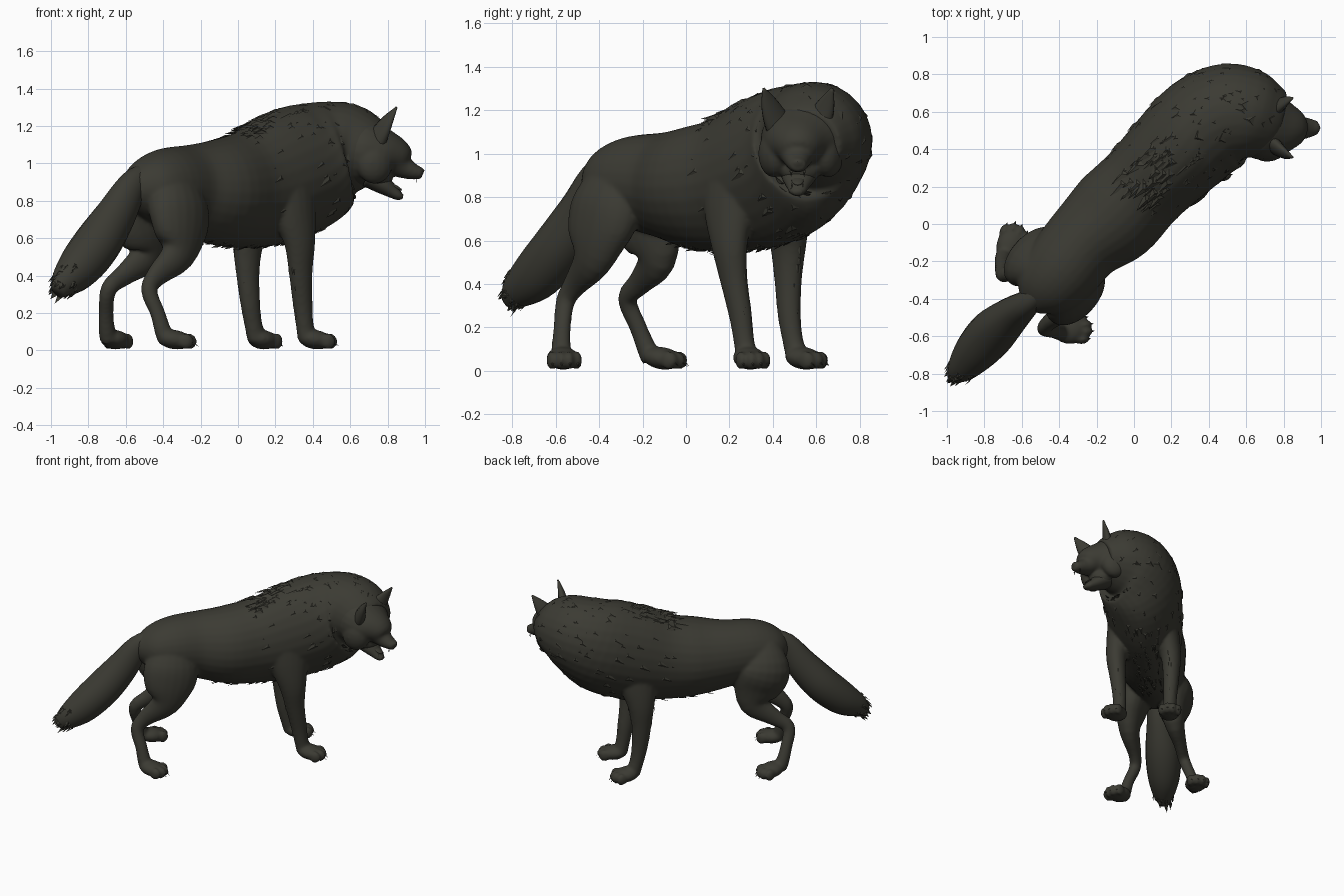
import bpy, bmesh, math, random
from mathutils import Vector, Matrix, Euler

if "Cube" in bpy.data.objects:
    bpy.data.objects.remove(bpy.data.objects["Cube"])

random.seed(4)
Z = Vector((0, 0, 1))
fur = bpy.data.materials.new("dark_grey_fur")
fur.diffuse_color = (0.044, 0.043, 0.033, 1)
fur.use_nodes = True
fur.node_tree.nodes["Principled BSDF"].inputs["Base Color"].default_value = fur.diffuse_color


def frames(keys, side=None, steps=4):
    """Smooth path through (x, y, z, half width, half height) keys."""
    rows, n = [], len(keys)
    for i in range(n - 1):
        p0, p1, p2, p3 = (keys[min(max(i + k, 0), n - 1)] for k in (-1, 0, 1, 2))
        for s in range(steps + (i == n - 2)):
            t = s / steps
            rows.append([0.5 * (2 * b + (c - a) * t + (2 * a - 5 * b + 4 * c - d) * t * t
                                + (3 * b - a - 3 * c + d) * t ** 3)
                         for a, b, c, d in zip(p0, p1, p2, p3)])
    out = []
    for i, r in enumerate(rows):
        a, b = rows[max(i - 1, 0)], rows[min(i + 1, len(rows) - 1)]
        t = (Vector(b[:3]) - Vector(a[:3])).normalized()
        sd = t.cross(Z) if side is None else Vector(side) - t * t.dot(Vector(side))
        sd.normalize()
        out.append((Vector(r[:3]), sd, sd.cross(t), t, max(r[3], .004), max(r[4], .004)))
    return out


def surface(frame, a, egg=0):
    """Point on a ring; egg narrows its lower half."""
    c, sd, up, t, w, h = frame
    ca, sa = math.cos(a), math.sin(a)
    return c + sd * w * ca * (1 - egg * min(sa, 0) ** 2) + up * h * sa


def loft(bm, fr, n=20, egg=0):
    rings = [[bm.verts.new(surface(f, 2 * math.pi * k / n, egg)) for k in range(n)] for f in fr]
    for a, b in zip(rings, rings[1:]):
        for k in range(n):
            bm.faces.new((a[k], a[(k + 1) % n], b[(k + 1) % n], b[k]))
    bm.faces.new(rings[0])
    bm.faces.new(rings[-1])


def ball(bm, loc, size, turn=0, tilt=0):
    m = Matrix.LocRotScale(Vector(loc), Euler((0, tilt, turn)), Vector(size))
    bmesh.ops.create_uvsphere(bm, u_segments=16, v_segments=10, radius=1, matrix=m)


def spike(bm, base, direction, normal, length, width):
    d = direction.normalized()
    s = d.cross(normal).normalized() * width
    n = normal.normalized()
    v = [bm.verts.new(p) for p in (base - s, base + s, base + n * width * .4 + d * length * .3,
                                   base + d * length)]
    for f in ((0, 1, 2), (1, 3, 2), (3, 0, 2), (0, 3, 1)):
        bm.faces.new([v[i] for i in f])


def tufts(bm, fr, count, u, ang, length, lift, drop=.3, flow=-1, width=.02, egg=0):
    """Scatter fur locks on part of a lofted surface."""
    for _ in range(count):
        f = fr[int(random.uniform(*u) * (len(fr) - 1))]
        c, sd, up, t, w, h = f
        a = math.radians(random.uniform(*ang))
        ca, sa = math.cos(a), math.sin(a)
        n = (sd * ca / w + up * sa / h).normalized()
        p = surface(f, a, egg) - n * .008 + t * random.uniform(-.02, .02)
        d = t * flow - Z * drop * abs(ca)
        d -= n * d.dot(n) * .6
        spike(bm, p, d + n * (lift + random.uniform(0, .08)), n,
              length * random.uniform(.7, 1.3), width * random.uniform(.7, 1.3))


def finish(bm, name, smooth=True, fuse=0, soften=5):
    bmesh.ops.recalc_face_normals(bm, faces=bm.faces)
    for f in bm.faces:
        f.smooth = smooth
    me = bpy.data.meshes.new(name)
    bm.to_mesh(me)
    bm.free()
    me.materials.append(fur)
    ob = bpy.data.objects.new(name, me)
    bpy.context.collection.objects.link(ob)
    if fuse:
        r = ob.modifiers.new("fuse", 'REMESH')
        r.mode, r.voxel_size, r.use_smooth_shade = 'VOXEL', fuse, True
        s = ob.modifiers.new("soften", 'SMOOTH')
        s.factor, s.iterations = .5, soften
    return ob


# Torso, neck and ruff
torso = frames([(-.56, -.44, .87, .06, .07), (-.5, -.37, .87, .16, .15), (-.40, -.26, .87, .205, .21),
                (-.27, -.10, .855, .22, .245), (-.11, .04, .845, .26, .285), (.05, .205, .86, .25, .315),
                (.215, .37, .915, .27, .35), (.37, .515, .985, .285, .345), (.5, .58, 1.045, .28, .30),
                (.6, .585, 1.07, .255, .255), (.69, .56, 1.06, .215, .205), (.75, .54, 1.045, .18, .16)])
body = bmesh.new()
loft(body, torso, 28, egg=.15)

# Legs: joint positions per leg, shared thicknesses per pair
hind_r = [(.07, .11), (.12, .19), (.105, .18), (.073, .105), (.046, .062), (.041, .047),
          (.038, .042), (.043, .047), (.043, .047)]
fore_r = [(.10, .17), (.092, .14), (.072, .095), (.058, .069), (.05, .057), (.046, .05), (.048, .053)]
legs = [
    (hind_r, [(-.34, -.32, .95), (-.32, -.36, .78), (-.31, -.40, .64), (-.325, -.435, .51), (-.435, -.51, .40),
              (-.475, -.555, .32), (-.43, -.57, .2), (-.40, -.575, .10), (-.38, -.575, .05)]),
    (hind_r, [(-.50, -.23, .95), (-.54, -.18, .78), (-.50, -.16, .64), (-.49, -.14, .51), (-.60, -.21, .41),
              (-.69, -.27, .33), (-.705, -.22, .2), (-.70, -.18, .10), (-.69, -.16, .05)]),
    (fore_r, [(.28, .22, .95), (.30, .20, .75), (.33, .20, .58), (.335, .22, .42), (.345, .25, .26),
              (.355, .265, .15), (.37, .28, .06)]),
    (fore_r, [(.14, .45, .95), (.09, .46, .75), (.055, .47, .58), (.052, .47, .42), (.065, .475, .26),
              (.08, .49, .15), (.10, .51, .06)])]
leg_paths = []
for radii, joints in legs:
    fr = frames([j + r for j, r in zip(joints, radii)], side=(.7, -.7, 0))
    leg_paths.append(fr)
    loft(body, fr)

# Paws with toes, claws kept apart so they stay sharp
claws = bmesh.new()
for x, y, turn in ((-.34, -.567, .12), (-.66, -.11, 1.2), (.412, .292, .3), (.13, .542, .95)):
    f = Vector((math.cos(turn), math.sin(turn), 0))
    s = Vector((-f.y, f.x, 0))
    c = Vector((x, y, .058))
    ball(body, c, (.094, .076, .052), turn, .15)
    for k, out in ((-1.5, .055), (-.5, .078), (.5, .078), (1.5, .055)):
        toe = c + f * out + s * k * .039 - Z * .01
        ball(body, toe, (.042, .024, .043), turn)
        spike(claws, toe + f * .028 - Z * .008, f - Z * .9, Z, .03, .009)
finish(body, "body_and_legs", fuse=.011, soften=7)
finish(claws, "claws", smooth=False)

# Head with muzzle, brows, cheeks and nose
head = frames([(.62, .55, 1.06, .18, .18), (.70, .535, 1.06, .195, .175), (.78, .52, 1.045, .165, .138),
               (.845, .515, 1.02, .115, .108), (.885, .513, .98, .07, .064), (.945, .514, .954, .05, .042),
               (.985, .515, .948, .036, .03)])
skull = bmesh.new()
loft(skull, head, 24)
ball(skull, (.978, .515, .96), (.022, .027, .018))
for s in (-1, 1):
    ball(skull, (.85, .513 + s * .055, 1.072), (.04, .045, .024), s * -.5, .5)
    ball(skull, (.73, .53 + s * .125, 1.0), (.10, .07, .11), s * -.3)
ball(skull, (.74, .525, .93), (.09, .10, .07), 0, .3)
finish(skull, "head", fuse=.009, soften=10)

# Open lower jaw and tongue
jaw = bmesh.new()
loft(jaw, frames([(.70, .525, .93, .10, .06), (.775, .518, .885, .075, .05), (.825, .515, .85, .052, .036),
                  (.86, .513, .828, .038, .025), (.882, .513, .822, .02, .012)]))
finish(jaw, "lower_jaw")
tongue = bmesh.new()
ball(tongue, (.838, .514, .877), (.045, .028, .01), 0, .5)
finish(tongue, "tongue")

# Fangs
teeth = bmesh.new()
for s in (-1, 1):
    spike(teeth, Vector((.955, .514 + s * .03, .922)), -Z, Vector((1, 0, 0)), .03, .008)
    spike(teeth, Vector((.866, .513 + s * .026, .836)), Z, Vector((1, 0, 0)), .03, .007)
finish(teeth, "teeth", smooth=False)

# Ears
for s, name in ((-1, "right_ear"), (1, "left_ear")):
    ear = bmesh.new()
    loft(ear, frames([(.74, .515 + s * .085, 1.12, .068, .045), (.77, .515 + s * .11, 1.175, .06, .034),
                      (.805, .515 + s * .135, 1.235, .04, .022), (.848, .515 + s * .158, 1.30, .006, .005)],
                     side=(.6, s * .8, 0)), 14)
    finish(ear, name)

# Tail
tail_path = frames([(-.47, -.33, .95, .06, .06), (-.56, -.415, .885, .068, .083), (-.65, -.485, .73, .097, .112),
                    (-.75, -.575, .575, .125, .127), (-.845, -.68, .45, .115, .12), (-.92, -.77, .37, .08, .087),
                    (-.965, -.815, .315, .035, .045)])
tail = bmesh.new()
loft(tail, tail_path)
finish(tail, "tail")

# Mane: ridge along the back, layered sides, chest and neck ruff
mane = bmesh.new()
tufts(mane, torso, 90, (.44, .86), (60, 120), .09, .10, width=.026, egg=.15)
tufts(mane, torso, 100, (.46, .82), (-20, 200), .08, .0, width=.026, egg=.15)
tufts(mane, torso, 40, (.58, .86), (-150, -30), .07, .08, width=.024, egg=.15)
tufts(mane, torso, 60, (.76, .93), (0, 360), .07, .10, width=.024, egg=.15)
finish(mane, "mane_fur", smooth=False)

# Belly fringe, leg feathering and tail tip
fringe = bmesh.new()
tufts(fringe, torso, 50, (.34, .60), (-115, -65), .055, .15, egg=.15)
for fr in leg_paths[2:]:
    tufts(fringe, fr, 8, (.35, .75), (60, 120), .045, .03, flow=1, width=.014)
    tufts(fringe, fr, 8, (.35, .75), (240, 300), .045, .03, flow=1, width=.014)
tufts(fringe, tail_path, 40, (.78, .97), (0, 360), .045, .0, flow=1, drop=0, width=.016)
finish(fringe, "fringe_fur", smooth=False)
